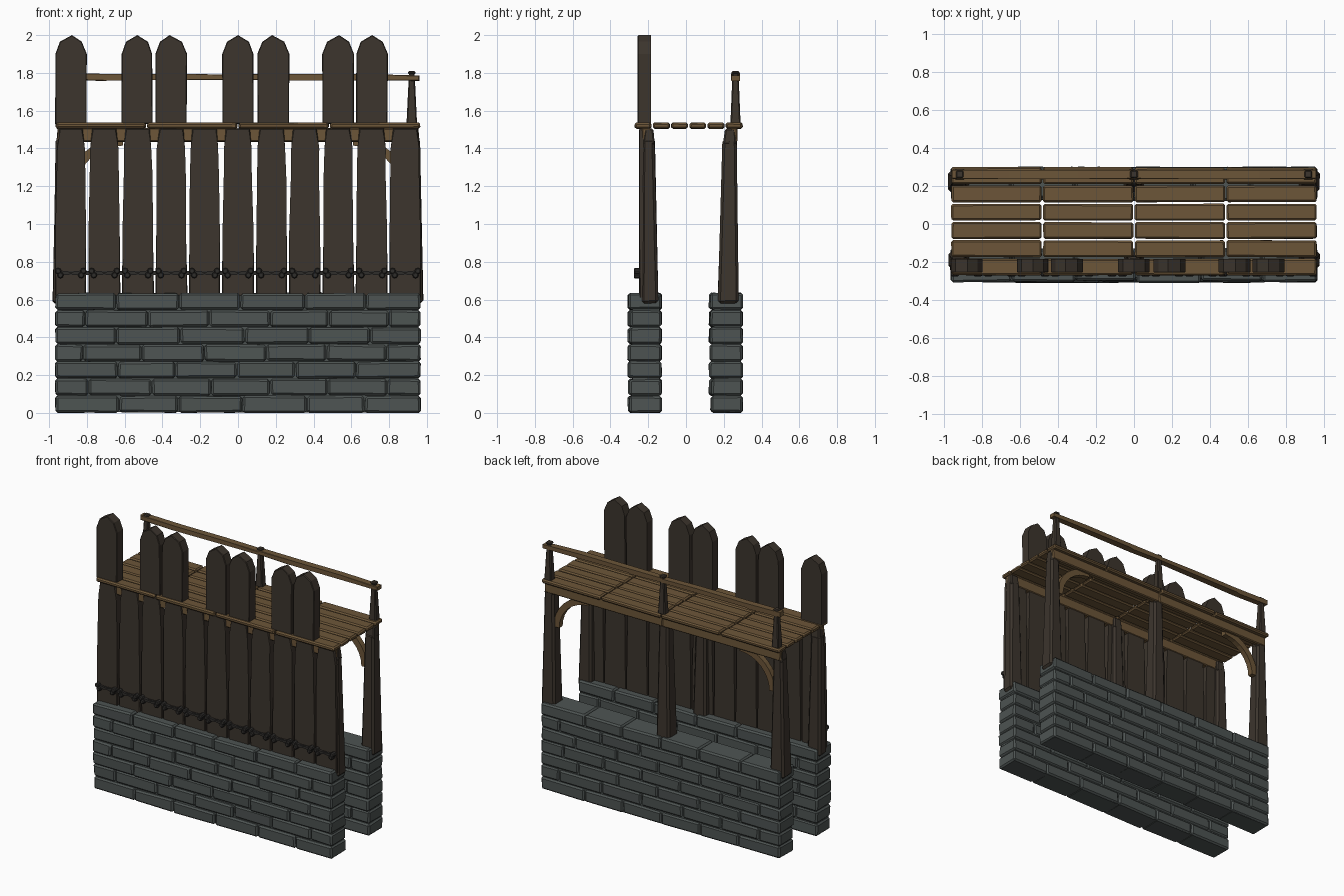
import bpy, bmesh, math, random
from mathutils import Vector

random.seed(4)
if "Cube" in bpy.data.objects:
    bpy.data.objects.remove(bpy.data.objects["Cube"], do_unlink=True)


def material(name, rgb):
    m = bpy.data.materials.new(name)
    m.use_nodes = True
    m.diffuse_color = (*rgb, 1)
    bsdf = m.node_tree.nodes["Principled BSDF"]
    bsdf.inputs["Base Color"].default_value = (*rgb, 1)
    bsdf.inputs["Roughness"].default_value = 0.9
    return m


STONE = material("grey stone", (0.075, 0.088, 0.085))
DARK = material("dark wood", (0.045, 0.035, 0.026))
BROWN = material("brown wood", (0.15, 0.092, 0.04))
IRON = material("dark iron", (0.028, 0.026, 0.024))


def rnd(a):
    return random.uniform(-a, a)


def finish(bm, name, mat):
    bmesh.ops.recalc_face_normals(bm, faces=bm.faces)
    mesh = bpy.data.meshes.new(name)
    bm.to_mesh(mesh)
    bm.free()
    mesh.materials.append(mat)
    ob = bpy.data.objects.new(name, mesh)
    bpy.context.collection.objects.link(ob)
    return ob


def hexa(bm, low, high, z0, z1, bevel=0.0, jitter=0.0):
    """Block between two rectangles (x0, x1, y0, y1) at two heights."""
    vs = []
    for (x0, x1, y0, y1), z in ((low, z0), (high, z1)):
        for x, y in ((x0, y0), (x1, y0), (x1, y1), (x0, y1)):
            vs.append(bm.verts.new((x + rnd(jitter), y + rnd(jitter), z + rnd(jitter))))
    faces = [bm.faces.new(vs[:4]), bm.faces.new(vs[4:])]
    for i in range(4):
        j = (i + 1) % 4
        faces.append(bm.faces.new((vs[i], vs[j], vs[j + 4], vs[i + 4])))
    if bevel:
        edges = list({e for f in faces for e in f.edges})
        bmesh.ops.bevel(bm, geom=edges, offset=bevel, segments=1, affect='EDGES')


def box(bm, x0, x1, y0, y1, z0, z1, bevel=0.0, jitter=0.0):
    hexa(bm, (x0, x1, y0, y1), (x0, x1, y0, y1), z0, z1, bevel, jitter)


def prism(bm, outline, y0, y1, bevel=0.0):
    """Extrude an x-z outline along y."""
    front = [bm.verts.new((x, y0, z)) for x, z in outline]
    back = [bm.verts.new((x, y1, z)) for x, z in outline]
    faces = [bm.faces.new(front), bm.faces.new(back)]
    n = len(outline)
    for i in range(n):
        j = (i + 1) % n
        faces.append(bm.faces.new((front[i], front[j], back[j], back[i])))
    if bevel:
        bmesh.ops.bevel(bm, geom=list(front and faces[0].edges), offset=bevel,
                        segments=1, affect='EDGES')


# Stone walls: a recessed core carrying staggered, rough bricks
HALF, ROWS, LENGTH = 0.968, 7, 0.323
ROW_H = 0.635 / ROWS
for name, y0, y1 in (("front_wall", -0.30, -0.13), ("rear_wall", 0.13, 0.30)):
    bm = bmesh.new()
    box(bm, -HALF + 0.012, HALF - 0.012, y0 + 0.018, y1 - 0.01, 0.004, 0.622)
    for r in range(ROWS):
        x = -HALF
        first = LENGTH * (0.5 if r % 2 else 1.0)
        while x < HALF - 0.02:
            end = min(x + first + rnd(0.02), HALF)
            if HALF - end < 0.06:
                end = HALF
            out = random.uniform(-0.008, 0.01)
            box(bm, x + 0.002, end - 0.002, y0 - out, y1,
                r * ROW_H + 0.002, (r + 1) * ROW_H - 0.001, 0.011, 0.003)
            x, first = end, LENGTH
    for v in bm.verts:
        v.co.z = max(v.co.z, 0)
    finish(bm, name, STONE)

# Palisade boards standing on the front wall
PITCH, COUNT = 0.177, 11
centres = [(i - 5) * PITCH for i in range(COUNT)]
bm = bmesh.new()
for c in centres:
    right = [(0.084, 0.61), (0.081, 0.95), (0.076, 1.25), (0.074, 1.40), (0.064, 1.505)]
    outline = [(c + x + rnd(0.003), z) for x, z in right]
    outline += [(c - x + rnd(0.003), z) for x, z in reversed(right)]
    prism(bm, outline, -0.245 + rnd(0.003), -0.19, 0.006)
finish(bm, "palisade_boards", DARK)

# Pointed battlement boards above the walkway
bm = bmesh.new()
for c in (-0.885, -0.535, -0.355, 0.0, 0.187, 0.53, 0.708):
    w = 0.083
    outline = [(c - w, 1.53), (c + w, 1.53), (c + w + rnd(0.003), 1.90),
               (c + 0.058, 1.965), (c + rnd(0.008), 2.0),
               (c - 0.058, 1.965), (c - w + rnd(0.003), 1.90)]
    prism(bm, outline, -0.256, -0.186, 0.004)
finish(bm, "battlement_boards", DARK)

# Iron rail with ring-ended straps across the boards
bm = bmesh.new()
box(bm, -0.95, 0.95, -0.25, -0.235, 0.73, 0.75)
for c in centres:
    prism(bm, [(c - 0.06, 0.725), (c, 0.735), (c + 0.06, 0.725),
               (c + 0.06, 0.755), (c, 0.745), (c - 0.06, 0.755)], -0.262, -0.24)
    for side in (-1, 1):
        for k in range(2):
            cx, cz = c + side * (0.055 + 0.012 * k), 0.74 + (k - 0.5) * 0.022
            ring = [(cx + 0.017 * math.cos(a * math.pi / 4),
                     cz + 0.017 * math.sin(a * math.pi / 4)) for a in range(8)]
            prism(bm, ring, -0.276, -0.24, 0.005)
finish(bm, "iron_straps", IRON)

# Tapered support posts, three per wall
POSTS = (-0.925, 0.0, 0.925)
for name, low_y, high_y in (("front_posts", (-0.235, -0.148), (-0.23, -0.165)),
                            ("rear_posts", (0.168, 0.278), (0.195, 0.268))):
    bm = bmesh.new()
    for x in POSTS:
        hexa(bm, (x - 0.055, x + 0.055, *low_y), (x - 0.038, x + 0.038, *high_y),
             0.58, 1.45, 0.014, 0.003)
        hexa(bm, (x - 0.038, x + 0.038, *high_y),
             (x - 0.03, x + 0.03, high_y[0] + 0.012, high_y[1] - 0.008), 1.42, 1.505, 0.008)
    finish(bm, name, DARK)

# Long beams under the walkway
bm = bmesh.new()
for y0, y1 in ((-0.236, -0.185), (0.235, 0.272)):
    for x0, x1 in ((-0.955, 0.0), (0.0, 0.955)):
        box(bm, x0, x1, y0, y1, 1.435, 1.508, 0.006, 0.002)
finish(bm, "support_beams", BROWN)

# Curved braces between the rear corner posts and the beam
bm = bmesh.new()
for side in (-1, 1):
    arc = [i * math.pi / 16 for i in range(9)]
    outline = [(side * (0.61 + 0.285 * math.cos(a)), 1.19 + 0.27 * math.sin(a)) for a in arc]
    outline += [(side * (0.61 + 0.24 * math.cos(a)), 1.19 + 0.225 * math.sin(a))
                for a in reversed(arc)]
    prism(bm, outline, 0.212, 0.252)
finish(bm, "curved_braces", BROWN)

# Walkway floor: six rows of four planks
bm = bmesh.new()
for row in range(6):
    y = -0.275 + row * 0.0965
    for k in range(4):
        x = -0.968 + k * 0.484
        box(bm, x + 0.004, x + 0.48, y + 0.004, y + 0.092,
            1.505, 1.536, 0.009, 0.002)
finish(bm, "walkway_planks", BROWN)

# Rear railing: tapered posts with small caps, and two rail lengths
bm = bmesh.new()
for x in (-0.92, 0.0, 0.92):
    y = 0.262
    hexa(bm, (x - 0.028, x + 0.028, y - 0.027, y + 0.027),
         (x - 0.015, x + 0.015, y - 0.016, y + 0.016), 1.53, 1.80, 0.006)
    box(bm, x - 0.02, x + 0.02, y - 0.02, y + 0.02, 1.793, 1.81, 0.006)
finish(bm, "railing_posts", DARK)

bm = bmesh.new()
for x0, x1, drop in ((-0.96, 0.005, 0.0), (-0.005, 0.96, 0.004)):
    prism(bm, [(x0, 1.765), (x0 + 0.25, 1.757), (x0 + 0.28, 1.764), (x1, 1.762 - drop),
               (x1, 1.79 - drop), (x1 - 0.3, 1.795), (x0 + 0.3, 1.794), (x0, 1.80 - drop)],
          0.238, 0.286, 0.004)
finish(bm, "handrail", BROWN)
